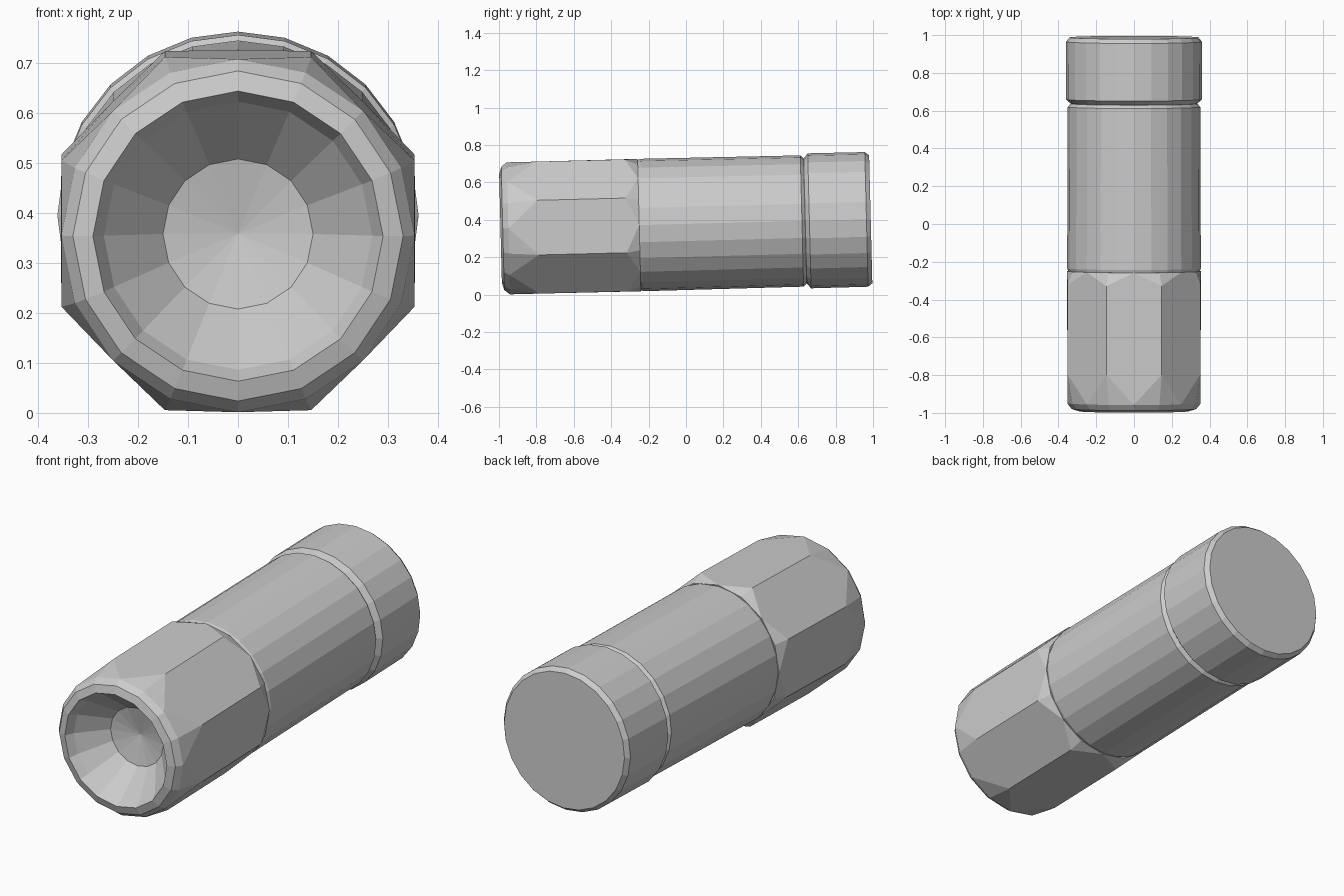
import bpy, bmesh
from math import sin, cos, pi
from mathutils import Matrix

if "Cube" in bpy.data.objects:
    bpy.data.objects.remove(bpy.data.objects["Cube"])

# The whole torch leans up slightly towards the back
LEAN = Matrix.Translation((0, 0, 0.378)) @ Matrix.Rotation(0.025, 4, 'X')


def point(bm, r, y, a):
    return bm.verts.new((r * sin(a), y, r * cos(a)))


def ring(bm, r, y, n):
    return [point(bm, r, y, 2 * pi * i / n) for i in range(n)]


def bridge(bm, a, b):
    n = len(a)
    for i in range(n):
        j = (i + 1) % n
        bm.faces.new((a[i], a[j], b[j], b[i]))


def finish(bm, name):
    bmesh.ops.recalc_face_normals(bm, faces=bm.faces)
    bm.transform(LEAN)
    me = bpy.data.meshes.new(name)
    bm.to_mesh(me)
    bm.free()
    ob = bpy.data.objects.new(name, me)
    bpy.context.collection.objects.link(ob)
    return ob


def turned(name, profile, n):
    bm = bmesh.new()
    rings = [ring(bm, r, y, n) for r, y in profile]
    for a, b in zip(rings, rings[1:]):
        bridge(bm, a, b)
    bm.faces.new(rings[0])
    bm.faces.new(rings[-1])
    return finish(bm, name)


# Octagonal head: eight flats whose corners are chamfered at both ends
bm = bmesh.new()
N = 16
front = ring(bm, 0.353, -0.95, N)
back = ring(bm, 0.354, -0.25, N)
corner_f = [point(bm, 0.382, -0.79, 2 * pi * (2 * k + 1) / N) for k in range(8)]
corner_b = [point(bm, 0.382, -0.32, 2 * pi * (2 * k + 1) / N) for k in range(8)]
for k in range(8):
    prev, m, c, nxt = k - 1, 2 * k, 2 * k + 1, (2 * k + 2) % N
    bm.faces.new((front[m], corner_f[k], corner_b[k], back[m],
                  corner_b[prev], corner_f[prev]))
    for loop, cv in ((front, corner_f[k]), (back, corner_b[k])):
        bm.faces.new((loop[m], loop[c], cv))
        bm.faces.new((loop[c], loop[nxt], cv))

# Front rim and hollow reflector
last = front
for r, y in ((0.33, -0.98), (0.29, -0.992), (0.268, -0.95), (0.15, -0.82)):
    new = ring(bm, r, y, N)
    bridge(bm, last, new)
    last = new
centre = bm.verts.new((0, -0.79, 0))
for i in range(N):
    bm.faces.new((last[i], last[(i + 1) % N], centre))
bm.faces.new(back)
finish(bm, "head")

# Round barrel, ending in the groove before the cap
turned("barrel", [(0.345, -0.26), (0.354, -0.235), (0.351, 0.62),
                  (0.335, 0.637), (0.335, 0.65)], 24)

# Tail cap with bevelled edges
turned("tail_cap", [(0.335, 0.638), (0.361, 0.66), (0.36, 0.965), (0.342, 0.988)], 24)
